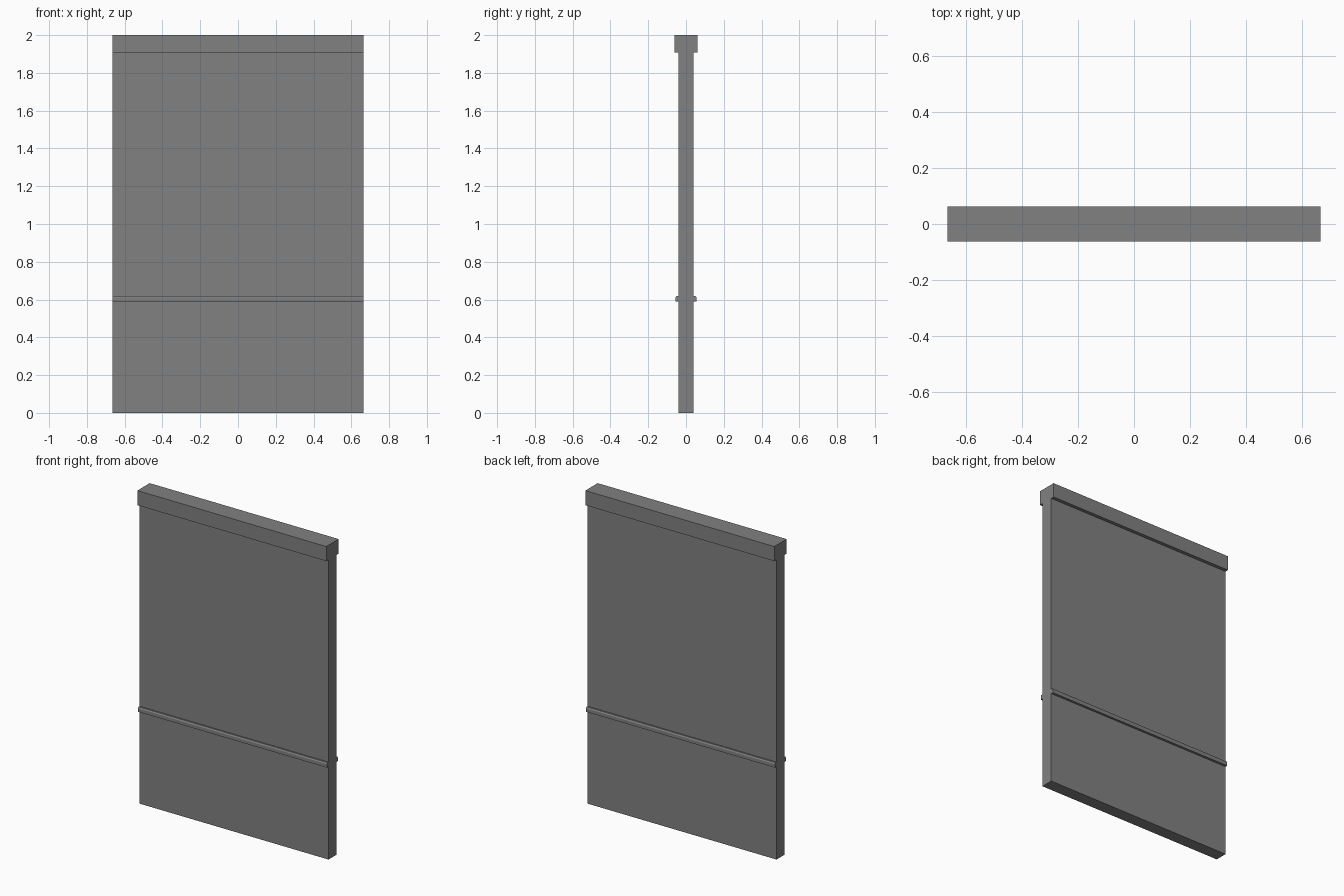
import bpy, bmesh

if "Cube" in bpy.data.objects:
    bpy.data.objects.remove(bpy.data.objects["Cube"])

HALF_LENGTH = 0.665

# Half cross-section (y, z): panel, small chamfered rail, square top cap
half = [(0.04, 0.0), (0.04, 0.59), (0.055, 0.59), (0.055, 0.612), (0.05, 0.62),
        (0.04, 0.62), (0.04, 1.907), (0.062, 1.907), (0.062, 2.0)]
profile = half + [(-y, z) for y, z in reversed(half)]

# Extrude the mirrored section along x
bm = bmesh.new()
end = bm.faces.new([bm.verts.new((-HALF_LENGTH, y, z)) for y, z in profile])
result = bmesh.ops.extrude_face_region(bm, geom=[end], use_keep_orig=True)
moved = [v for v in result["geom"] if isinstance(v, bmesh.types.BMVert)]
bmesh.ops.translate(bm, verts=moved, vec=(2 * HALF_LENGTH, 0, 0))
bmesh.ops.recalc_face_normals(bm, faces=bm.faces)

mesh = bpy.data.meshes.new("wall_panel")
bm.to_mesh(mesh)
bm.free()
wall = bpy.data.objects.new("wall_panel", mesh)
bpy.context.collection.objects.link(wall)

# Dark grey finish
grey = bpy.data.materials.new("dark_grey")
grey.diffuse_color = (0.22, 0.22, 0.22, 1)
grey.use_nodes = True
grey.node_tree.nodes["Principled BSDF"].inputs["Base Color"].default_value = grey.diffuse_color
mesh.materials.append(grey)
